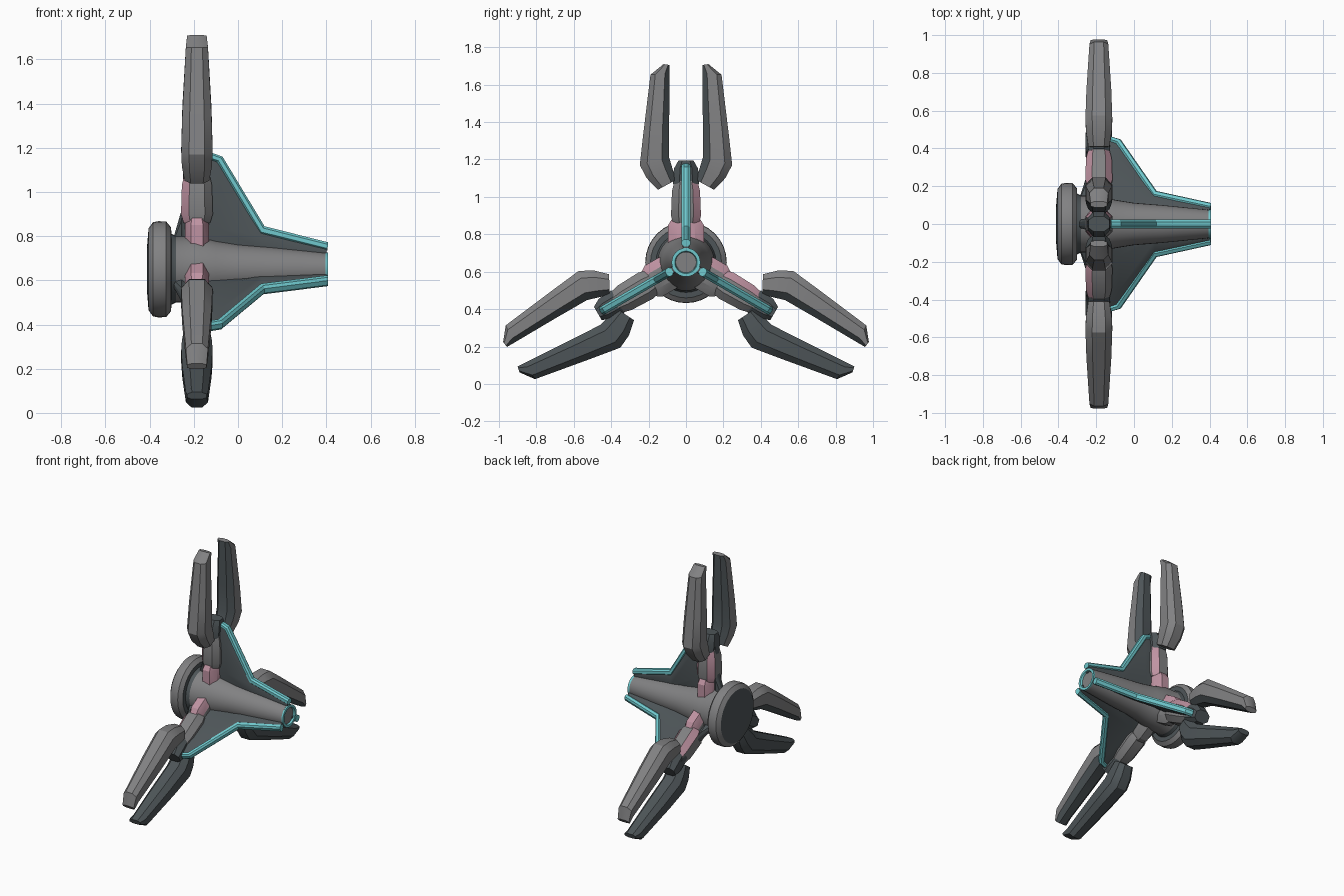
import bpy, bmesh, math
from mathutils import Vector, Matrix

if "Cube" in bpy.data.objects:
    bpy.data.objects.remove(bpy.data.objects["Cube"])

MATS = []
for name, col in (("mid_grey", (.22, .22, .225)), ("dark_slate", (.075, .09, .097)),
                  ("dusty_pink", (.52, .29, .36)), ("teal", (.16, .58, .61))):
    m = bpy.data.materials.new(name)
    m.diffuse_color = (*col, 1)
    m.use_nodes = True
    m.node_tree.nodes["Principled BSDF"].inputs["Base Color"].default_value = m.diffuse_color
    MATS.append(m)
GREY, DARK, PINK, TEAL = range(4)
AXIS = Matrix.Translation((0, 0, .65))   # the body axis runs along x at this height
X, Y = Vector((1, 0, 0)), Vector((0, 1, 0))
SECTION = [(0, -.5), (.25, -1), (.75, -1), (1, -.5), (1, .5), (.75, 1), (.25, 1), (0, .5)]


def finish(name, bm, angle=30):
    bmesh.ops.recalc_face_normals(bm, faces=bm.faces)
    me = bpy.data.meshes.new(name)
    bm.to_mesh(me)
    bm.free()
    for m in MATS:
        me.materials.append(m)
    ob = bpy.data.objects.new(name, me)
    bpy.context.collection.objects.link(ob)
    bpy.context.view_layer.objects.active = ob
    ob.select_set(True)
    bpy.ops.object.shade_smooth_by_angle(angle=math.radians(angle))
    ob.select_set(False)
    return ob


def loft(name, stations, axis, mat, base=GREY, accent=DARK, segs=()):
    """Chamfered section between points p and q, half width h along axis."""
    bm = bmesh.new()
    rings = []
    for p, q, h in stations:
        p, q = Vector(p), Vector(q)
        rings.append([bm.verts.new(mat @ (p.lerp(q, t) + axis * h * s)) for t, s in SECTION])
    for a, b in zip(rings, rings[1:]):
        for i in range(8):
            j = (i + 1) % 8
            f = bm.faces.new((a[i], a[j], b[j], b[i]))
            f.material_index = accent if i in segs else base
    for r in (rings[0], rings[-1]):
        bm.faces.new(r).material_index = base
    return finish(name, bm)


def lathe(name, profile, colours, n=32):
    """Spin (x, radius) points round the body axis, one colour per band."""
    bm = bmesh.new()
    rings = []
    for x, r in profile:
        rings.append([bm.verts.new(AXIS @ Vector((x, r * math.cos(k * math.tau / n),
                                                  r * math.sin(k * math.tau / n))))
                      for k in range(n)])
    for a, b, c in zip(rings, rings[1:], colours):
        for i in range(n):
            j = (i + 1) % n
            bm.faces.new((a[i], a[j], b[j], b[i])).material_index = c
    bm.faces.new(rings[0]).material_index = colours[0]
    bm.faces.new(rings[-1]).material_index = colours[-1]
    return finish(name, bm)


# Body: rear disc, tapered barrel, open teal nozzle
lathe("rear_disc", [(-.412, .10), (-.405, .185), (-.385, .213), (-.36, .218), (-.325, .216),
                    (-.303, .19), (-.298, .1)], [DARK, GREY, GREY, GREY, GREY, DARK])
lathe("barrel", [(-.31, .165), (-.28, .15), (-.2, .152), (-.1, .128), (.0, .112), (.15, .1),
                 (.395, .075)], [DARK, GREY, GREY, GREY, GREY, GREY])
lathe("nozzle", [(.39, .074), (.408, .077), (.408, .06), (.385, .052)], [TEAL] * 3)

# Prong stations: inner point, outer point (y, radius), half depth
PRONG = [((.055, .44), (.15, .388), .056), ((.075, .51), (.21, .45), .068),
         ((.09, .56), (.247, .52), .071), ((.09, .75), (.228, .69), .066),
         ((.087, 1.01), (.19, 1.003), .05), ((.087, 1.055), (.12, 1.06), .044)]
CX = -.186

for side, ang in (("top", 0), ("right", -120), ("left", 120)):
    mat = AXIS @ Matrix.Rotation(math.radians(ang), 4, 'X')

    # Arm with pink base block and dark knuckle
    up = {"top": range(8), "right": (6, 7, 0), "left": (2, 3, 4)}[side]
    loft(side + "_arm_base", [((CX, -w, z), (CX, w, z), h) for z, w, h in
         ((.08, .095, .055), (.2, .095, .055), (.232, .075, .045))],
         X, mat, GREY, PINK, up)
    edge = {"top": (0, 2, 4), "right": (0, 6), "left": (2,)}[side]
    loft(side + "_arm", [((CX, -w, z), (CX, w, z), h) for z, w, h in
         ((.21, .07, .06), (.25, .08, .072), (.38, .075, .068), (.44, .06, .055))],
         X, mat, GREY, PINK, edge)
    loft(side + "_knuckle", [((CX, -w, z), (CX, w, z), h) for z, w, h in
         ((.42, .07, .055), (.5, .065, .06), (.545, .04, .055))], X, mat, DARK)

    # Thin fin with teal edge strip
    loft(side + "_fin", [((x, 0, lo), (x, 0, hi), h) for x, lo, hi, h in
         ((-.29, .08, .15, .02), (-.255, .08, .27, .03), (-.245, .08, .5, .025),
          (-.12, .08, .515, .022), (-.08, .08, .495, .02), (.11, .06, .18, .02),
          (.4, .05, .105, .016))], Y, mat, DARK)
    loft(side + "_edge_strip", [((a, 0, b), (c, 0, d), .023) for a, b, c, d in
         ((-.125, .495, -.12, .528), (-.095, .485, -.07, .51), (.1, .16, .12, .195),
          (.405, .085, .408, .122))], Y, mat, TEAL)

    # Pair of prongs; the lower ones swing out a little and are dark
    for s in (-1, 1):
        low = (side == "right" and s > 0) or (side == "left" and s < 0)
        a = ang - 3 * (ang > 0) + 3 * (ang < 0) if low else ang
        pm = AXIS @ Matrix.Rotation(math.radians(a), 4, 'X')
        loft(side + ("_prong_a" if s < 0 else "_prong_b"),
             [((CX, s * p[0], p[1]), (CX, s * q[0], q[1]), h) for p, q, h in PRONG],
             X, pm, DARK if low else GREY, DARK, (0, 6, 7))
